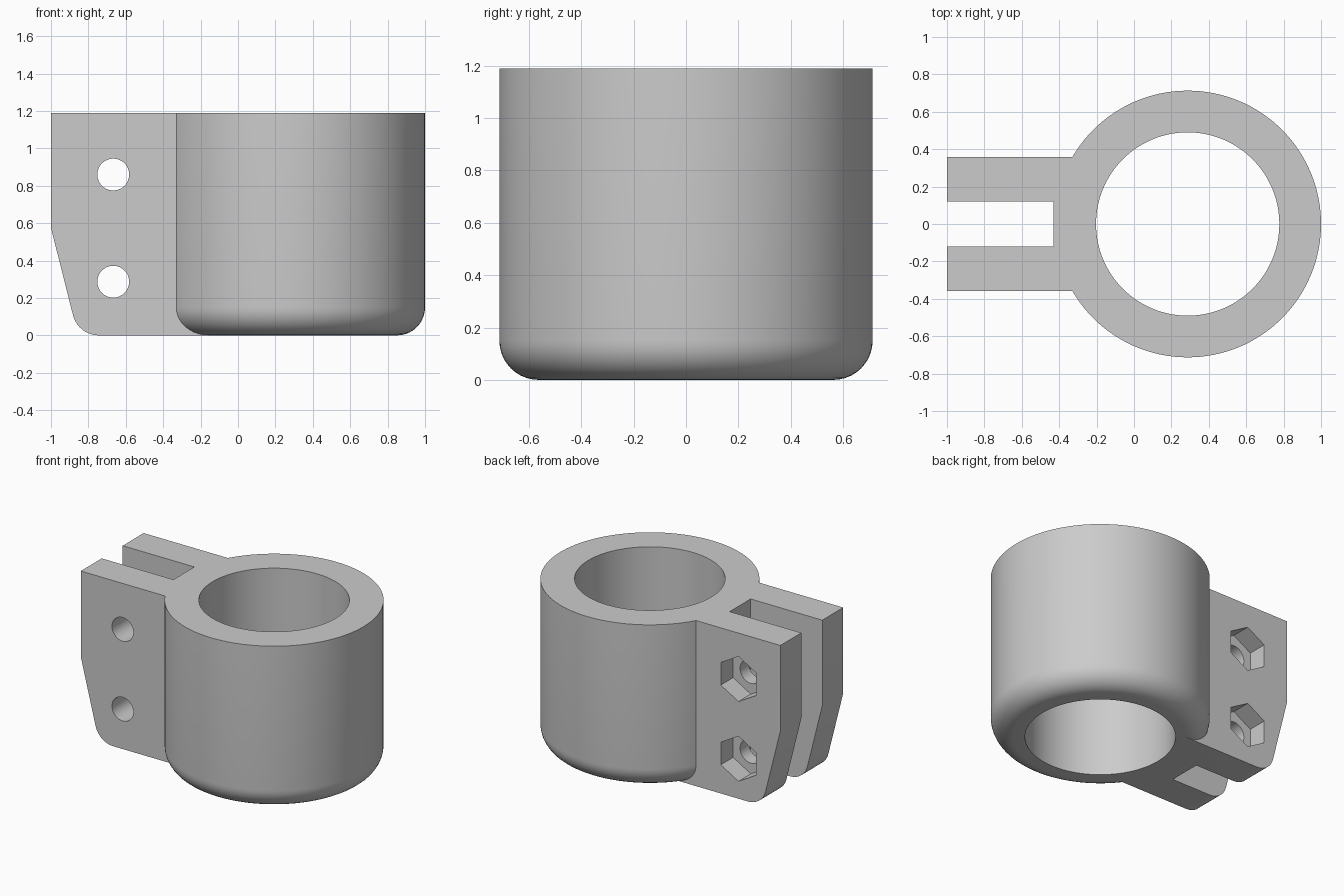
import bpy, bmesh, math
from mathutils import Vector

if "Cube" in bpy.data.objects:
    bpy.data.objects.remove(bpy.data.objects["Cube"])

CX, R, BORE, H, FILLET = 0.287, 0.713, 0.49, 1.19, 0.15
ARM_Y, SLOT_Y, SLOT_X = 0.357, 0.119, -0.43
BOLT_X, BOLT_Z = -0.667, (0.287, 0.86)

grey = bpy.data.materials.new("light_grey")
grey.diffuse_color = (0.6, 0.6, 0.6, 1)
grey.use_nodes = True
grey.node_tree.nodes["Principled BSDF"].inputs["Base Color"].default_value = grey.diffuse_color


def finish(name, bm):
    bmesh.ops.recalc_face_normals(bm, faces=bm.faces)
    me = bpy.data.meshes.new(name)
    bm.to_mesh(me)
    bm.free()
    me.materials.append(grey)
    ob = bpy.data.objects.new(name, me)
    bpy.context.collection.objects.link(ob)
    return ob


def prism(name, pts, vec):
    """Extrude a closed 3D outline along a vector."""
    bm = bmesh.new()
    face = bm.faces.new([bm.verts.new(p) for p in pts])
    ext = bmesh.ops.extrude_face_region(bm, geom=[face])
    bmesh.ops.translate(bm, vec=vec, verts=[v for v in ext["geom"] if isinstance(v, bmesh.types.BMVert)])
    return finish(name, bm)


def ring(n, r, a0=0.0):
    return [(r * math.cos(a0 + 2 * math.pi * i / n), r * math.sin(a0 + 2 * math.pi * i / n)) for i in range(n)]


def combine(target, other, op):
    mod = target.modifiers.new(op.lower(), 'BOOLEAN')
    mod.operation, mod.solver, mod.object = op, 'EXACT', other
    bpy.context.view_layer.objects.active = target
    bpy.ops.object.modifier_apply(modifier=mod.name)
    bpy.data.objects.remove(other)


# Round collar with a rounded bottom edge
profile = [(R - FILLET + FILLET * math.sin(a), FILLET - FILLET * math.cos(a))
           for a in (math.pi / 2 * i / 10 for i in range(11))] + [(R, H)]
bm = bmesh.new()
loops = [[bm.verts.new((CX + x, y, z)) for x, y in ring(128, r)] for r, z in profile]
for lo, hi in zip(loops, loops[1:]):
    for i in range(128):
        j = (i + 1) % 128
        bm.faces.new((lo[i], lo[j], hi[j], hi[i]))
bm.faces.new(loops[0])
bm.faces.new(loops[-1])
clamp = finish("clamp_collar", bm)

# Clamp arm: slanted side profile with a rounded lower corner
top, corner = Vector((-1, 0.575)), Vector((-0.855, 0))
fr = 0.143
slope = (top - corner).normalized()
half = math.acos(slope.x) / 2
centre = corner + Vector((math.cos(half), math.sin(half))) * fr / math.sin(half)
a0, a1 = math.pi / 2 + 2 * half, math.pi * 1.5
arc = [centre + fr * Vector((math.cos(a0 + (a1 - a0) * i / 10), math.sin(a0 + (a1 - a0) * i / 10)))
       for i in range(11)]
side = [(-1, H), (-1, 0.575)] + [tuple(p) for p in arc] + [(0, 0), (0, H)]
arm = prism("arm", [(x, -ARM_Y, z) for x, z in side], (0, 2 * ARM_Y, 0))
combine(clamp, arm, 'UNION')

# Main bore
bore = prism("bore", [(CX + x, y, -0.2) for x, y in ring(128, BORE)], (0, 0, H + 0.4))
combine(clamp, bore, 'DIFFERENCE')

# Slot between the two ears
slot = prism("slot", [(-1.2, -SLOT_Y, -0.2), (SLOT_X, -SLOT_Y, -0.2),
                      (SLOT_X, SLOT_Y, -0.2), (-1.2, SLOT_Y, -0.2)], (0, 0, H + 0.4))
combine(clamp, slot, 'DIFFERENCE')

# Bolt holes and hexagonal nut pockets on the back ear
for z in BOLT_Z:
    hole = prism("hole", [(BOLT_X + a, -0.6, z + b) for a, b in ring(48, 0.085)], (0, 1.2, 0))
    combine(clamp, hole, 'DIFFERENCE')
    nut = prism("nut", [(BOLT_X + a, ARM_Y - 0.14, z + b) for a, b in ring(6, 0.162, math.pi / 2)], (0, 0.4, 0))
    combine(clamp, nut, 'DIFFERENCE')

# Smooth curves, crisp edges
bpy.ops.object.select_all(action='DESELECT')
clamp.select_set(True)
bpy.context.view_layer.objects.active = clamp
bpy.ops.object.shade_smooth_by_angle(angle=math.radians(30))
